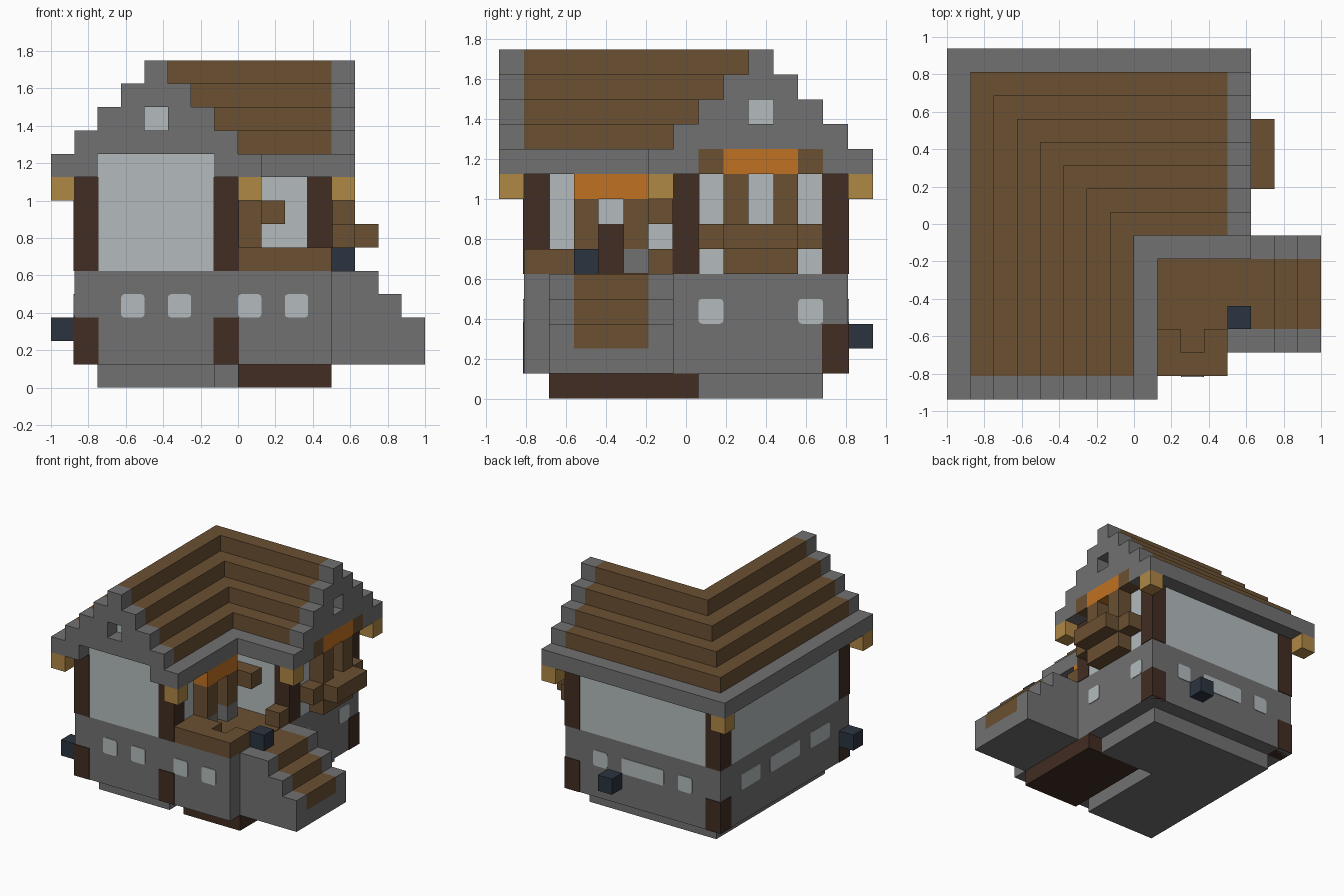
import bpy, bmesh
from mathutils import Vector

if "Cube" in bpy.data.objects:
    bpy.data.objects.remove(bpy.data.objects["Cube"], do_unlink=True)

CELL = 0.125                          # everything sits on a grid of cells
ORIGIN = Vector((-1, -0.9375, 0))
THIN = 0.04                           # plate thickness in cells


def colour(name, r, g, b):
    m = bpy.data.materials.new(name)
    m.use_nodes = True
    m.diffuse_color = (r, g, b, 1)
    m.node_tree.nodes["Principled BSDF"].inputs["Base Color"].default_value = (r, g, b, 1)
    return m


STONE = colour("grey stone", .165, .165, .165)
PLANK = colour("brown planks", .145, .082, .032)
DARK = colour("dark timber", .054, .026, .016)
PALE = colour("pale plaster", .451, .497, .509)
TAN = colour("tan timber", .434, .246, .06)
ORANGE = colour("orange awning", .527, .168, .016)
NAVY = colour("navy lantern", .024, .034, .051)


def prism(name, mat, outline, z0, z1, round_axis=None):
    """Extrude a plan outline upward; optionally clip edges along one axis."""
    bm = bmesh.new()
    base = bm.faces.new([bm.verts.new((x, y, z0)) for x, y in outline])
    top = bmesh.ops.extrude_face_region(bm, geom=[base])["geom"]
    bmesh.ops.translate(bm, vec=(0, 0, z1 - z0),
                        verts=[v for v in top if isinstance(v, bmesh.types.BMVert)])
    if round_axis is not None:
        edges = [e for e in bm.edges
                 if abs((e.verts[0].co - e.verts[1].co).normalized()[round_axis]) > 0.9]
        bmesh.ops.bevel(bm, geom=edges, offset=0.14, segments=2, profile=0.5, affect='EDGES')
    bmesh.ops.recalc_face_normals(bm, faces=bm.faces)
    for v in bm.verts:
        v.co = v.co * CELL + ORIGIN
    me = bpy.data.meshes.new(name)
    bm.to_mesh(me)
    bm.free()
    me.materials.append(mat)
    ob = bpy.data.objects.new(name, me)
    bpy.context.collection.objects.link(ob)
    return ob


def box(name, mat, x, y, z, grow=0, round_axis=None):
    (x0, x1), (y0, y1) = (x[0] - grow, x[1] + grow), (y[0] - grow, y[1] + grow)
    return prism(name, mat, [(x0, y0), (x1, y0), (x1, y1), (x0, y1)], z[0], z[1], round_axis)


def ell(name, mat, x0, front, inner_x, inner_y, end, back, z0, z1):
    """L-shaped block: a front wing and a right wing."""
    return prism(name, mat, [(x0, front), (inner_x, front), (inner_x, inner_y),
                             (end, inner_y), (end, back), (x0, back)], z0, z1)


# Foundation and storeys
ell("foundation", STONE, 2, 2, 7, 8, 11, 13, 0, 1)
box("porch_foundation", DARK, (8, 12), (2, 8), (0, 1))
box("ground_floor", STONE, (1, 12), (1, 14), (1, 5))
ell("upper_walls", PALE, 1, 1, 8, 7, 12, 14, 5, 10)

# Corner posts
for x, y in [(1, 1), (7, 1), (1, 13), (11, 13), (11, 7)]:
    box("upper_post", DARK, (x, x + 1), (y, y + 1), (5, 9), THIN)
for x, y in [(1, 1), (7, 1), (1, 13), (11, 13)]:
    box("lower_post", DARK, (x, x + 1), (y, y + 1), (1, 3), THIN)

# Ground floor windows
for a, b in [(3, 4), (5, 6), (8, 9), (10, 11)]:
    box("front_window", PALE, (a, b), (1 - THIN, 1), (3, 4), 0, 1)
for a, b in [(3, 4), (5, 8), (9, 10)]:
    box("back_window", PALE, (a, b), (14, 14 + THIN), (3, 4), 0, 1)
for a, b in [(3, 5), (6, 9), (10, 12)]:
    box("side_window", PALE, (1 - THIN, 1), (a, b), (3, 4), 0, 0)
for a, b in [(8, 9), (12, 13)]:
    box("gable_side_window", PALE, (12, 12 + THIN), (a, b), (3, 4), 0, 0)

# Stepped roof
AX, AY = 4.5, 10.5
ell("eaves", STONE, 0, 1.1, 9, 6, 11.9, 15, 9, 10)
for i in range(1, 5):
    w = 4.5 - i
    ell("roof_step", PLANK, AX - w, 1, AX + w, AY - w, 12, AY + w, 9 + i, 10 + i)


def gable(name, place):
    """Stepped end wall with an opening below and a small window."""
    for i in range(5):
        w = 4.5 - i
        gap = {0: 2.5, 2: 0.5}.get(i)
        spans = [(-w, -gap), (gap, w)] if gap else [(-w, w)]
        for s in spans:
            place(name, STONE, s, (0, 1.12 if i == 0 else 1), (9 + i, 10 + i))
    place(name + "_window", PALE, (-0.5, 0.5), (1 - THIN, 1), (11, 12))


def front_place(name, mat, s, d, z):
    box(name, mat, (AX + s[0], AX + s[1]), d, z)


def right_place(name, mat, s, d, z):
    box(name, mat, (13 - d[1], 13 - d[0]), (AY + s[0], AY + s[1]), z)


gable("front_gable", front_place)
gable("right_gable", right_place)

# Tan beam ends under the roof corners
for x, y in [(0, 0), (8, 0), (0, 14), (12, 14), (12, 6)]:
    box("beam_end", TAN, (x, x + 1), (y, y + 1), (8, 9))

# Right gable window with planter
box("gable_awning", ORANGE, (12, 13), (9, 12), (9, 10))
for y in (8, 12):
    box("awning_end", PLANK, (12, 13), (y, y + 1), (9, 10))
for y in (9, 11):
    box("window_column", PLANK, (12, 13), (y, y + 1), (7, 9))
box("window_sill", PLANK, (12, 13), (8, 13), (6, 7))
box("sill_support", PLANK, (12, 13), (9, 12), (5, 6))
box("planter", PLANK, (13, 14), (9, 12), (6, 7))

# Porch floor, railing and bench
box("porch_floor", PLANK, (8, 12), (2, 7), (5, 5 + THIN))
box("front_railing", PLANK, (8, 12), (1, 2), (5, 6))
box("side_railing", PLANK, (11, 12), (2, 3), (5, 6))
box("bench", PLANK, (8, 10), (2, 3), (5, 6))
box("railing_stub", PLANK, (11, 12), (6, 7), (5, 6))
box("hanging_sign", PLANK, (9, 10), (6, 7), (7, 8))
box("sign_bracket", PLANK, (8, 9), (6, 7), (7, 8))

# Door on the porch
box("door", DARK, (8, 8 + THIN), (4, 5), (5, 7))
for y in (3, 5):
    box("door_column_base", STONE, (8, 9), (y, y + 1), (5, 6))
    box("door_column", PLANK, (8, 9), (y, y + 1), (6, 8))
box("door_awning", ORANGE, (8, 9), (3, 6), (8, 9))

# Stairs with stone sides
for x0, x1, top in [(12, 14, 5), (14, 15, 4), (15, 16, 3)]:
    for y in (2, 6):
        box("stair_side", STONE, (x0, x1), (y, y + 1), (1, top))
    box("stair_base", STONE, (x0, x1), (3, 6), (1, 2))
    box("stair_step", PLANK, (x0, x1), (3, 6), (2, top))

# Lanterns
for x, y, z in [(12, 3, 5), (0, 1, 2), (8, 14, 2)]:
    box("lantern", NAVY, (x, x + 1), (y, y + 1), (z, z + 1))
